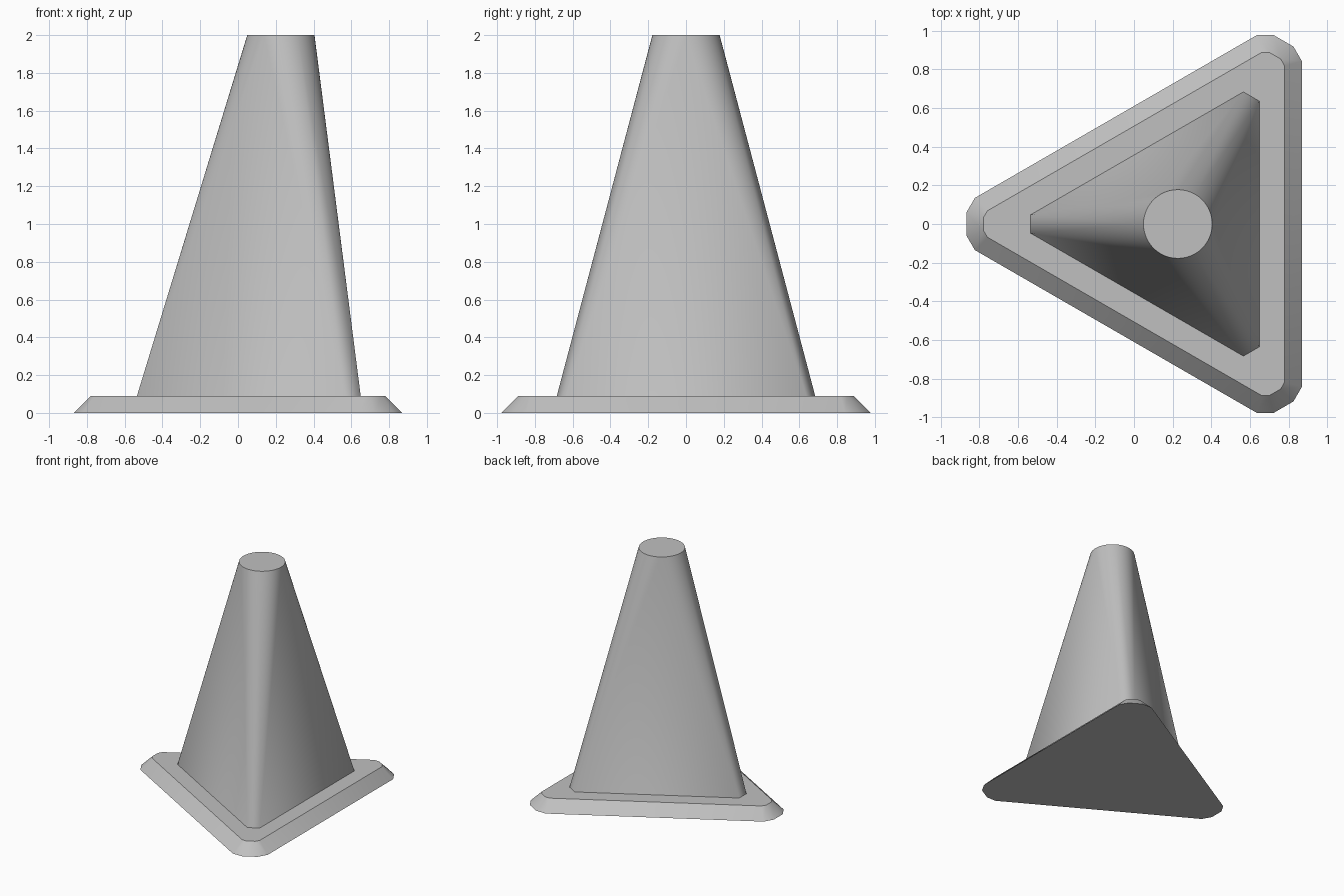
import bpy
import bmesh
from math import radians, cos, sin, pi
from mathutils import Vector, Matrix

if "Cube" in bpy.data.objects:
    bpy.data.objects.remove(bpy.data.objects["Cube"], do_unlink=True)

CENTRE_X = 0.227
BASE_TOP = 0.09

grey = bpy.data.materials.new("light grey")
grey.use_nodes = True
colour = (0.53, 0.53, 0.53, 1)
grey.diffuse_color = colour
grey.node_tree.nodes["Principled BSDF"].inputs["Base Color"].default_value = colour


def three_corners(corner, z):
    """Repeat one corner's outline points around the centre by thirds."""
    return [Matrix.Rotation(k * 2 * pi / 3, 3, 'Z') @ Vector((x, y, z))
            for k in range(3) for x, y in corner]


def hull_part(name, points):
    """Wrap points in a convex skin, merge flat faces and smooth soft edges."""
    bm = bmesh.new()
    for p in points:
        bm.verts.new(p + Vector((CENTRE_X, 0, 0)))
    bmesh.ops.convex_hull(bm, input=bm.verts)
    bmesh.ops.dissolve_limit(bm, angle_limit=radians(0.5),
                             verts=bm.verts, edges=bm.edges)
    bmesh.ops.recalc_face_normals(bm, faces=bm.faces)
    mesh = bpy.data.meshes.new(name)
    bm.to_mesh(mesh)
    bm.free()
    mesh.materials.append(grey)
    obj = bpy.data.objects.new(name, mesh)
    bpy.context.collection.objects.link(obj)
    bpy.ops.object.select_all(action='DESELECT')
    obj.select_set(True)
    bpy.context.view_layer.objects.active = obj
    bpy.ops.object.shade_smooth_by_angle(angle=radians(30))
    return obj


# Triangular foot plate with clipped corners and a sloped rim
outer = [(-1.051, 0.135), (-1.095, 0.059), (-1.095, -0.059), (-1.051, -0.135)]
inner = [(-0.985, 0.069), (-1.006, 0.035), (-1.006, -0.035), (-0.985, -0.069)]
hull_part("base_plate", three_corners(outer, 0) + three_corners(inner, BASE_TOP))

# Tapered body blending from a clipped triangle to a round top
foot = [(-0.762, 0.048), (-0.762, -0.048)]
ring = [Vector((0.178 * cos(a * pi / 24), 0.178 * sin(a * pi / 24), 2))
        for a in range(48)]
hull_part("tapered_body", three_corners(foot, BASE_TOP) + ring)
